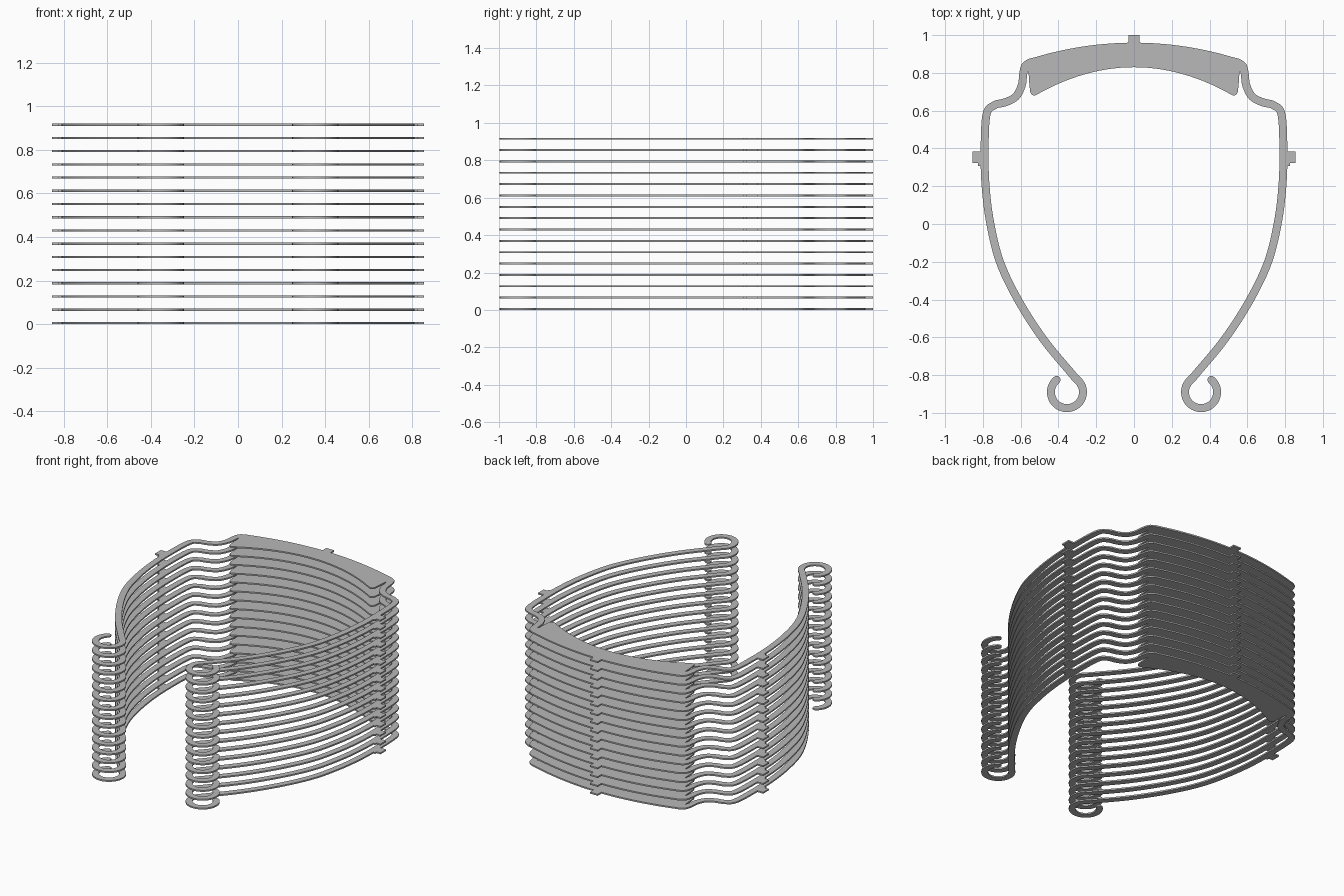
import bpy, bmesh, math
from mathutils import Vector

if "Cube" in bpy.data.objects:
    bpy.data.objects.remove(bpy.data.objects["Cube"])

LAYERS, PITCH, THICK, HALF = 16, 0.0607, 0.01, 0.021

grey = bpy.data.materials.new("plain_grey")
grey.use_nodes = True
grey.diffuse_color = (0.48, 0.48, 0.48, 1)
grey.node_tree.nodes["Principled BSDF"].inputs["Base Color"].default_value = grey.diffuse_color


def smooth_path(pts, steps=6):
    """Catmull-Rom curve through the points."""
    p = [Vector(q) for q in pts]
    p = [2 * p[0] - p[1]] + p + [2 * p[-1] - p[-2]]
    out = []
    for a, b, c, d in zip(p, p[1:], p[2:], p[3:]):
        for i in range(steps):
            t = i / steps
            out.append(0.5 * (2 * b + (c - a) * t + (2 * a - 5 * b + 4 * c - d) * t * t
                              + (3 * b - a - 3 * c + d) * t ** 3))
    return out + [p[-2]]


def plate_stack(name, outline):
    """Extrude a flat outline and repeat it up the stack."""
    bm = bmesh.new()
    face = bm.faces.new([bm.verts.new((x, y, 0)) for x, y in outline])
    ext = bmesh.ops.extrude_face_region(bm, geom=[face])
    top = [v for v in ext["geom"] if isinstance(v, bmesh.types.BMVert)]
    bmesh.ops.translate(bm, verts=top, vec=(0, 0, THICK))
    bmesh.ops.recalc_face_normals(bm, faces=bm.faces)
    mesh = bpy.data.meshes.new(name)
    bm.to_mesh(mesh)
    bm.free()
    mesh.materials.append(grey)
    obj = bpy.data.objects.new(name, mesh)
    bpy.context.collection.objects.link(obj)
    arr = obj.modifiers.new("stack", "ARRAY")
    arr.count = LAYERS
    arr.use_relative_offset = False
    arr.use_constant_offset = True
    arr.constant_offset_displace = (0, 0, PITCH)
    bpy.ops.object.select_all(action="DESELECT")
    obj.select_set(True)
    bpy.context.view_layer.objects.active = obj
    bpy.ops.object.shade_smooth_by_angle(angle=math.radians(35))


# Centre line of one arm: shoulder bend, long bow, then the end hook
path = smooth_path([(0.545, 0.857), (0.576, 0.836), (0.587, 0.79), (0.594, 0.735),
                    (0.625, 0.675), (0.68, 0.645), (0.74, 0.628), (0.782, 0.575),
                    (0.791, 0.36), (0.784, 0.18), (0.76, 0), (0.71, -0.2),
                    (0.615, -0.4), (0.48, -0.61), (0.315, -0.81)])
hook = Vector((0.355, -0.89))
for i in range(29):
    a = math.radians(130 + 280 * i / 28)
    path.append(hook + 0.085 * Vector((math.cos(a), math.sin(a))))

# Offset both ways to get the strip edges
outer, inner = [], []
for i, p in enumerate(path):
    t = (path[min(i + 1, len(path) - 1)] - path[max(i - 1, 0)]).normalized()
    n = Vector((-t.y, t.x))
    outer.append(p + n * HALF)
    if i > 11:
        inner.append(p - n * HALF)

# Rounded hook tip
tip = []
for k in range(1, 6):
    a = math.pi * k / 6
    tip.append(path[-1] + HALF * (n * math.cos(a) + t * math.sin(a)))

# Half outline: back tab, brow top edge, arm, slot, brow lower edge
half = [Vector((0.03, 1.0))]
for i in range(13):
    x = 0.03 + 0.5 * i / 12
    half.append(Vector((x, 0.96 - 0.085 * (x / 0.55) ** 2)))
half += outer + tip + inner[::-1]
half += [Vector(q) for q in ((0.563, 0.808), (0.558, 0.80), (0.555, 0.75), (0.55, 0.70),
                             (0.544, 0.687), (0.533, 0.68))]
for i in range(15):
    x = 0.52 * (1 - i / 14)
    half.append(Vector((x, 0.83 - 0.148 * (x / 0.52) ** 2)))
mirrored = [Vector((-p.x, p.y)) for p in half[-2::-1]]
plate_stack("headband_frames", half + mirrored)

# Small stepped tabs on the outside of each arm
tab = [(0.80, 0.385), (0.855, 0.385), (0.855, 0.323), (0.825, 0.323), (0.825, 0.308), (0.80, 0.308)]
for side, name in ((1, "left_tabs"), (-1, "right_tabs")):
    plate_stack(name, [(side * x, y) for x, y in tab])
